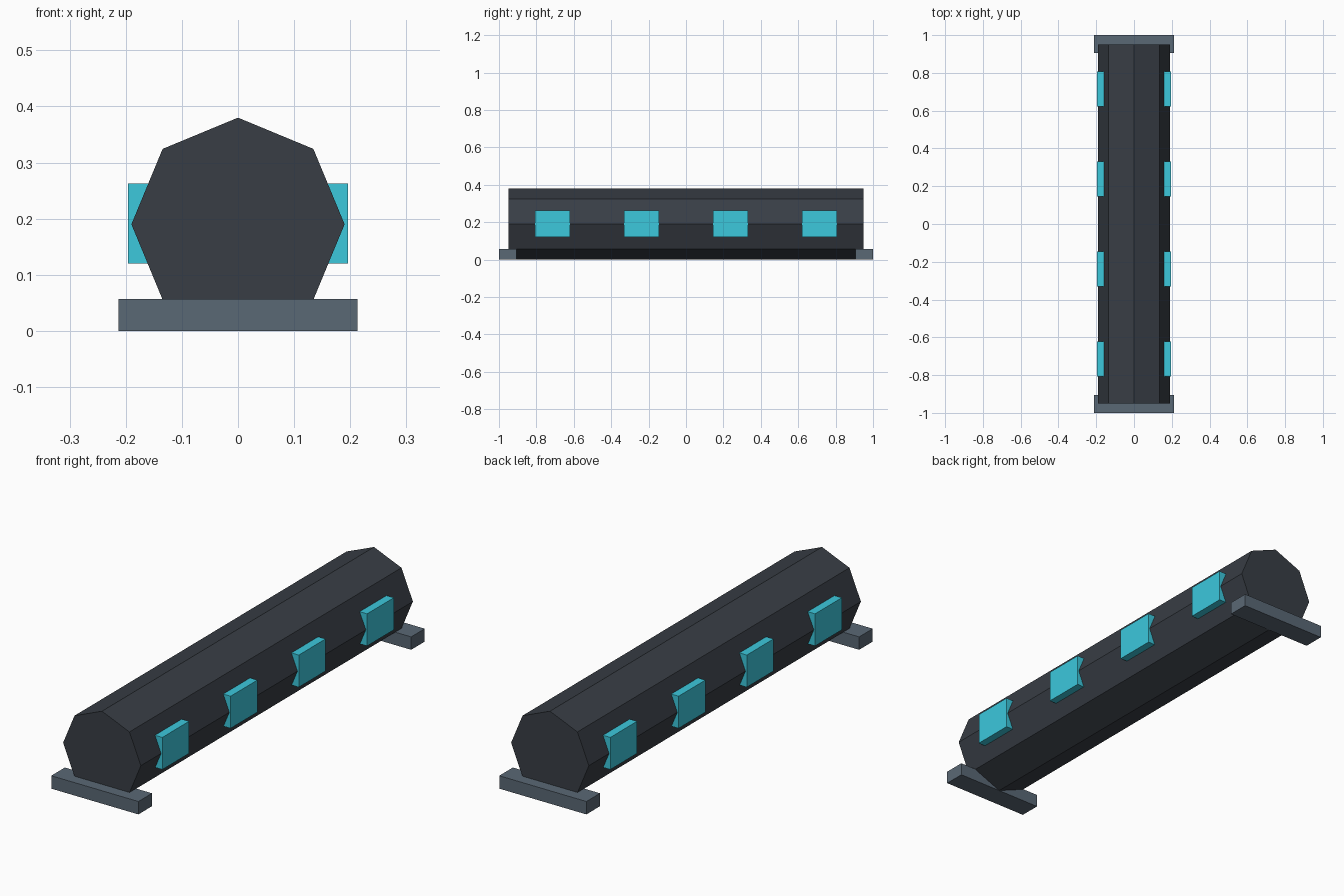
import bpy
import math

if "Cube" in bpy.data.objects:
    bpy.data.objects.remove(bpy.data.objects["Cube"])


def material(name, rgb):
    mat = bpy.data.materials.new(name)
    mat.diffuse_color = (*rgb, 1)
    mat.use_nodes = True
    mat.node_tree.nodes["Principled BSDF"].inputs["Base Color"].default_value = mat.diffuse_color
    return mat


def box(name, center, size, mat):
    bpy.ops.mesh.primitive_cube_add(size=1, location=center)
    ob = bpy.context.object
    ob.name = name
    ob.scale = size
    bpy.ops.object.transform_apply(location=False, rotation=False, scale=True)
    ob.data.materials.append(mat)
    return ob


dark = material("dark_shell", (0.04, 0.048, 0.06))
steel = material("steel", (0.102, 0.138, 0.178))
cyan = material("cyan_panel", (0.045, 0.58, 0.72))

# Octagonal tube lying along y, with corners at top, bottom and sides
RADIUS = 0.19
bpy.ops.mesh.primitive_cylinder_add(vertices=8, radius=RADIUS, depth=1.9,
                                    location=(0, 0, RADIUS),
                                    rotation=(math.pi / 2, 0, 0))
tube = bpy.context.object
tube.name = "tube"
tube.data.materials.append(dark)

# Support bar under each end
for label, side in (("front", -1), ("back", 1)):
    box(f"{label}_foot", (0, side * 0.9525, 0.0285), (0.426, 0.095, 0.057), steel)

# Four panels along each side
for label, side in (("left", -1), ("right", 1)):
    for i, y in enumerate((-0.715, -0.238, 0.238, 0.715)):
        box(f"{label}_panel_{i + 1}", (side * 0.176, y, 0.1915),
            (0.04, 0.187, 0.142), cyan)
